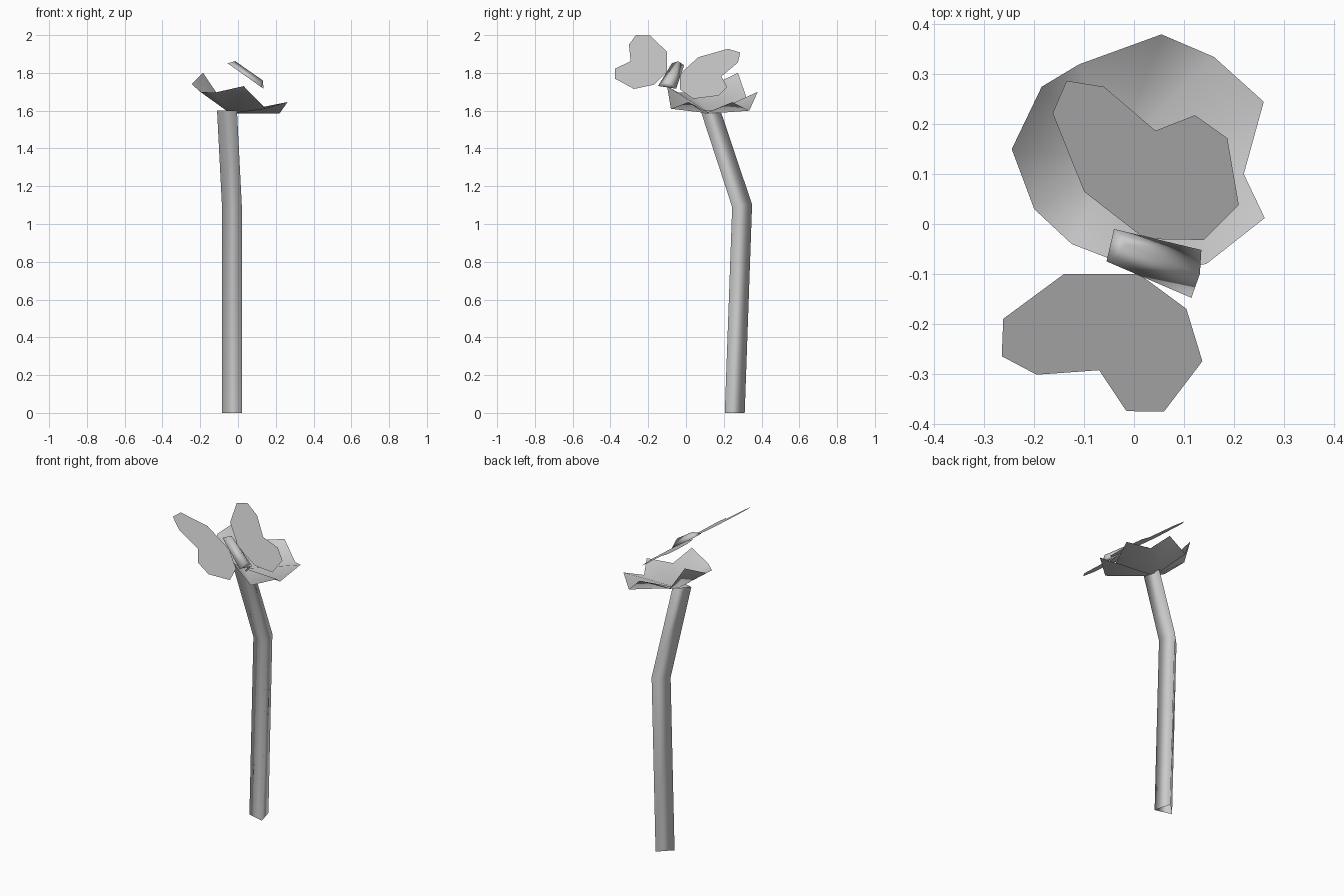
import bpy, math

grey = bpy.data.materials.new("plain_grey")
grey.diffuse_color = (0.6, 0.6, 0.6, 1)


def make(name, verts, faces, smooth=False):
    me = bpy.data.meshes.new(name)
    me.from_pydata(verts, [], faces)
    me.materials.append(grey)
    for p in me.polygons:
        p.use_smooth = smooth
    me.update()
    ob = bpy.data.objects.new(name, me)
    bpy.context.collection.objects.link(ob)
    return ob


# Stem: three-sided tube, bent towards the front near the top
path = [(-0.024, 0.25, 0), (-0.024, 0.289, 1.095), (-0.05, 0.122, 1.6)]
angles = [math.radians(a) for a in (-45, 75, 195)]
verts = []
for i, (cx, cy, cz) in enumerate(path):
    tilt = (0, 0.13, 0)[i]
    for a in angles:
        dy = 0.063 * math.sin(a)
        verts.append((cx + 0.063 * math.cos(a), cy + dy, cz + tilt * dy))
faces = [(r * 3 + k, r * 3 + (k + 1) % 3, r * 3 + 3 + (k + 1) % 3, r * 3 + 3 + k)
         for r in range(2) for k in range(3)]
make("stem", verts, faces, True)

# Blossom: shallow cup of folded petals, tips and valleys around a low hub
rim = [(0.055, 0.38, 1.70), (-0.11, 0.32, 1.67), (-0.185, 0.275, 1.80),
       (-0.245, 0.15, 1.74), (-0.2, 0.03, 1.70), (-0.125, -0.04, 1.695),
       (0.03, -0.1, 1.73), (0.145, -0.08, 1.61), (0.262, 0.012, 1.645),
       (0.22, 0.1, 1.585), (0.26, 0.245, 1.645), (0.16, 0.335, 1.60)]
n = len(rim)
make("blossom", [(-0.04, 0.13, 1.585)] + rim,
     [(0, 1 + k, 1 + (k + 1) % n) for k in range(n)], True)


# Butterfly: everything lies on one plane sloping down to the right
def on_plane(x, y):
    return (x, y, 1.812 - 0.709 * x)


wings = {
    "front_wing": [(-0.14, -0.1), (-0.262, -0.19), (-0.265, -0.265), (-0.195, -0.302),
                   (-0.07, -0.293), (-0.015, -0.375), (0.06, -0.376), (0.137, -0.275),
                   (0.105, -0.17), (0.01, -0.1)],
    "back_wing": [(-0.135, 0.287), (-0.163, 0.222), (-0.1, 0.065), (0.022, -0.03),
                  (0.14, -0.032), (0.21, 0.038), (0.187, 0.172), (0.122, 0.218),
                  (0.043, 0.187), (-0.06, 0.275)],
}
for name, pts in wings.items():
    make(name, [on_plane(*p) for p in pts], [range(len(pts))])

# Body: tapered three-sided wedge with its ridge above the wing plane
body = [on_plane(-0.04, -0.01), on_plane(-0.055, -0.075), (-0.015, -0.042, 1.862),
        on_plane(0.135, -0.052), on_plane(0.115, -0.148), (0.132, -0.1, 1.76)]
make("butterfly_body", body,
     [(0, 2, 1), (3, 4, 5), (0, 1, 4, 3), (1, 2, 5, 4), (2, 0, 3, 5)], True)
